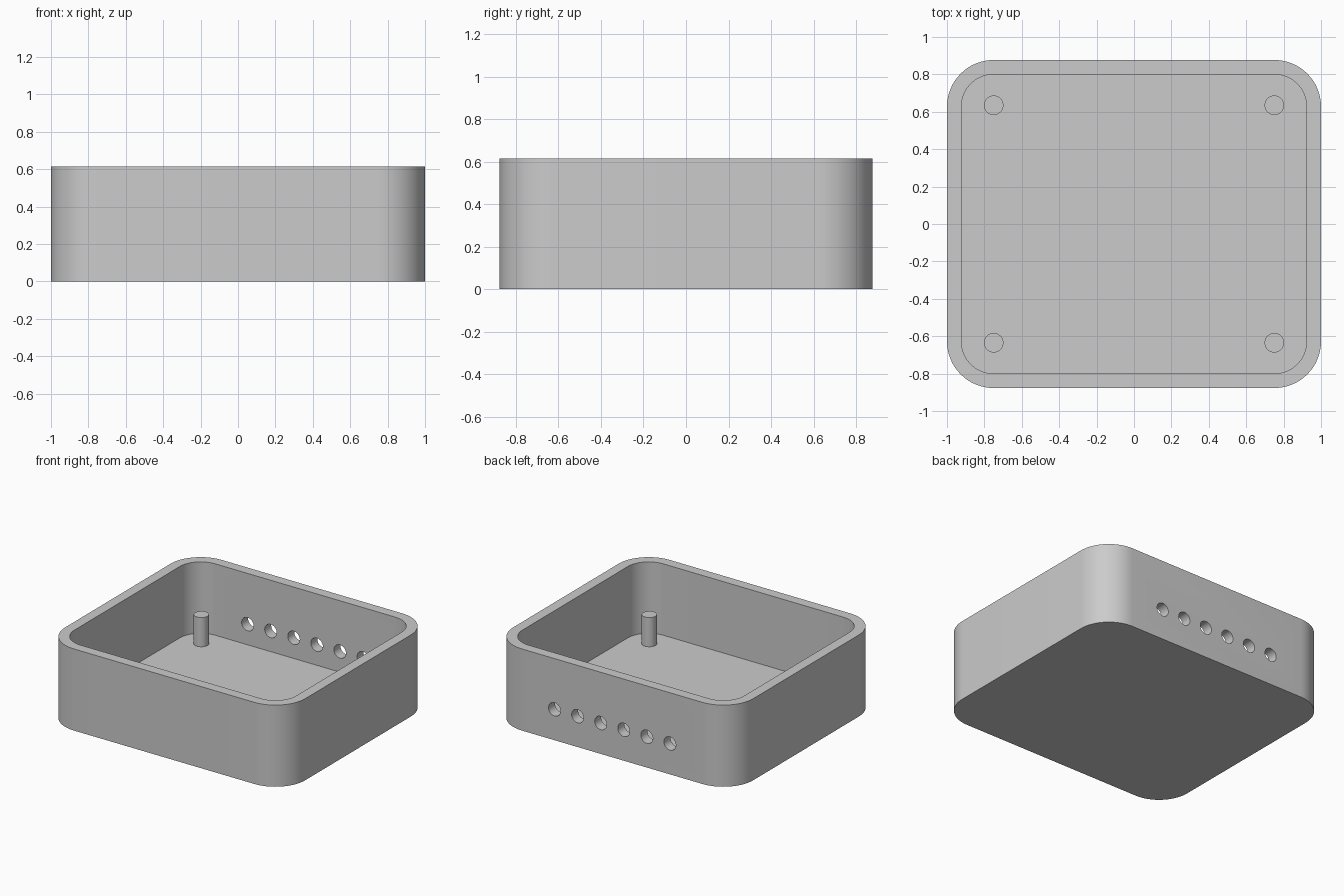
import bpy, bmesh, math

if "Cube" in bpy.data.objects:
    bpy.data.objects.remove(bpy.data.objects["Cube"])

HX, HY, H = 1.0, 0.877, 0.614      # outer half sizes and height
WALL, FLOOR, R = 0.077, 0.077, 0.25
PEG_R, PEG_TOP = 0.052, 0.297
HOLE_R, HOLE_Z, HOLE_STEP = 0.05, 0.232, 0.192

grey = bpy.data.materials.new("grey plastic")
grey.diffuse_color = (0.6, 0.6, 0.6, 1)
grey.use_nodes = True
grey.node_tree.nodes["Principled BSDF"].inputs["Base Color"].default_value = grey.diffuse_color


def rounded_rect(hx, hy, r, n=16):
    """Counter-clockwise outline of a rectangle with rounded corners."""
    pts = []
    for q, (sx, sy) in enumerate([(1, 1), (-1, 1), (-1, -1), (1, -1)]):
        for i in range(n + 1):
            a = math.pi / 2 * (q + i / n)
            pts.append((sx * (hx - r) + r * math.cos(a),
                        sy * (hy - r) + r * math.sin(a)))
    return pts


def smooth(obj):
    bpy.ops.object.select_all(action='DESELECT')
    obj.select_set(True)
    bpy.context.view_layer.objects.active = obj
    bpy.ops.object.shade_smooth_by_angle(angle=math.radians(30))


def cylinder(name, r, depth, loc, rot=(0, 0, 0)):
    bpy.ops.mesh.primitive_cylinder_add(vertices=32, radius=r, depth=depth,
                                        location=loc, rotation=rot)
    obj = bpy.context.object
    obj.name = name
    obj.data.materials.append(grey)
    return obj


# Open tray: outer wall, rim, inner wall and floor in one closed skin
outer = rounded_rect(HX, HY, R)
inner = rounded_rect(HX - WALL, HY - WALL, R - WALL)
bm = bmesh.new()
rings = [[bm.verts.new((x, y, z)) for x, y in outline]
         for outline, z in [(outer, 0), (outer, H), (inner, H), (inner, FLOOR)]]
for a, b in zip(rings, rings[1:]):
    for i in range(len(a)):
        j = (i + 1) % len(a)
        bm.faces.new((a[i], a[j], b[j], b[i]))
bm.faces.new(rings[0][::-1])
bm.faces.new(rings[-1])
bmesh.ops.recalc_face_normals(bm, faces=bm.faces)
mesh = bpy.data.meshes.new("tray")
bm.to_mesh(mesh)
bm.free()
tray = bpy.data.objects.new("tray", mesh)
bpy.context.collection.objects.link(tray)
mesh.materials.append(grey)

# Row of six round holes through the back wall
for k in range(6):
    cutter = cylinder("hole_cutter", HOLE_R, 0.3,
                      ((k - 2.5) * HOLE_STEP, HY - WALL / 2, HOLE_Z),
                      (math.pi / 2, 0, 0))
    cutter.hide_render = True
    mod = tray.modifiers.new("hole", 'BOOLEAN')
    mod.operation = 'DIFFERENCE'
    mod.solver = 'EXACT'
    mod.object = cutter
    bpy.context.view_layer.objects.active = tray
    bpy.ops.object.modifier_apply(modifier=mod.name)
    bpy.data.objects.remove(cutter)
smooth(tray)

# Four mounting pegs standing on the floor
base = FLOOR - 0.01
for sx in (-1, 1):
    for sy in (-1, 1):
        smooth(cylinder("mounting_peg", PEG_R, PEG_TOP - base,
                        (sx * 0.75, sy * 0.635, (PEG_TOP + base) / 2)))
